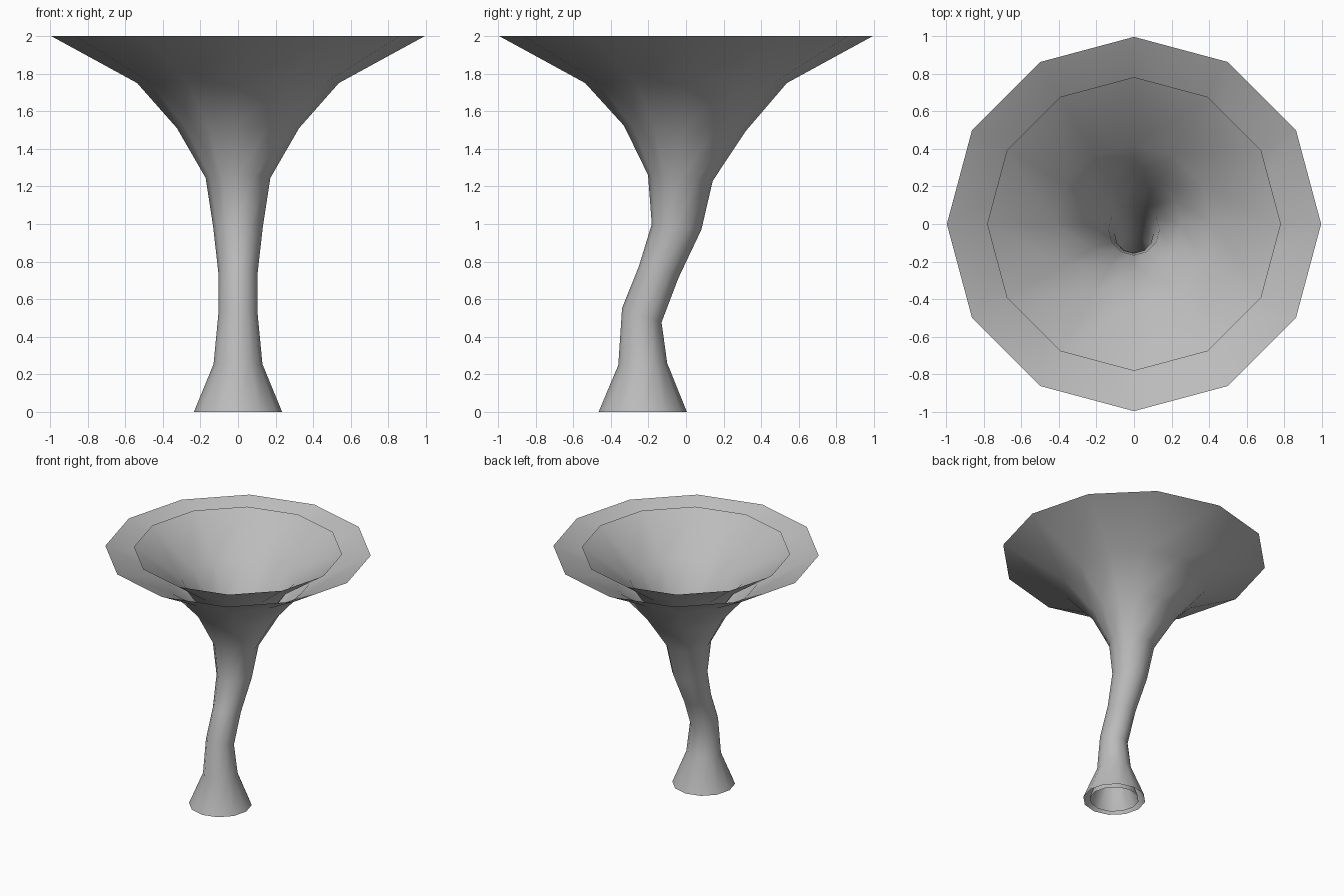
import bpy
from math import cos, sin, tau

cube = bpy.data.objects.get("Cube")
if cube:
    bpy.data.objects.remove(cube, do_unlink=True)

SIDES = 12

# Rings from base to rim: centre y, centre z, radius, lean (rise per unit of y)
RINGS = [
    (-0.23, 0.00, 0.235, 0.0),
    (-0.23, 0.255, 0.13, 0.04),
    (-0.235, 0.515, 0.105, -0.36),
    (-0.145, 0.745, 0.105, -0.30),
    (-0.05, 0.985, 0.132, -0.11),
    (-0.03, 1.245, 0.172, -0.09),
    (-0.005, 1.51, 0.325, -0.04),
    (0.0, 1.75, 0.537, 0.0),
    (0.0, 2.00, 0.995, 0.0),
]

grey = bpy.data.materials.new("plain grey")
grey.use_nodes = True
colour = (0.5, 0.5, 0.5, 1)
grey.diffuse_color = colour
grey.node_tree.nodes["Principled BSDF"].inputs["Base Color"].default_value = colour


def make_shell(name, scale, inward):
    """Loft an open twelve-sided tube through the scaled rings."""
    verts, faces = [], []
    for cy, cz, radius, lean in RINGS:
        for i in range(SIDES):
            a = tau * i / SIDES
            dy = radius * scale * sin(a)
            verts.append((radius * scale * cos(a), cy + dy, cz + lean * dy))
    for r in range(len(RINGS) - 1):
        for i in range(SIDES):
            j = (i + 1) % SIDES
            lo, hi = r * SIDES, (r + 1) * SIDES
            quad = (lo + i, lo + j, hi + j, hi + i)
            faces.append(quad[::-1] if inward else quad)
    mesh = bpy.data.meshes.new(name)
    mesh.from_pydata(verts, [], faces)
    mesh.materials.append(grey)
    mesh.shade_smooth()
    obj = bpy.data.objects.new(name, mesh)
    bpy.context.collection.objects.link(obj)
    return obj


# Outer wall and the narrower lining nested inside it, open at both ends
make_shell("outer_funnel", 1.0, False)
make_shell("inner_funnel", 0.785, True)
